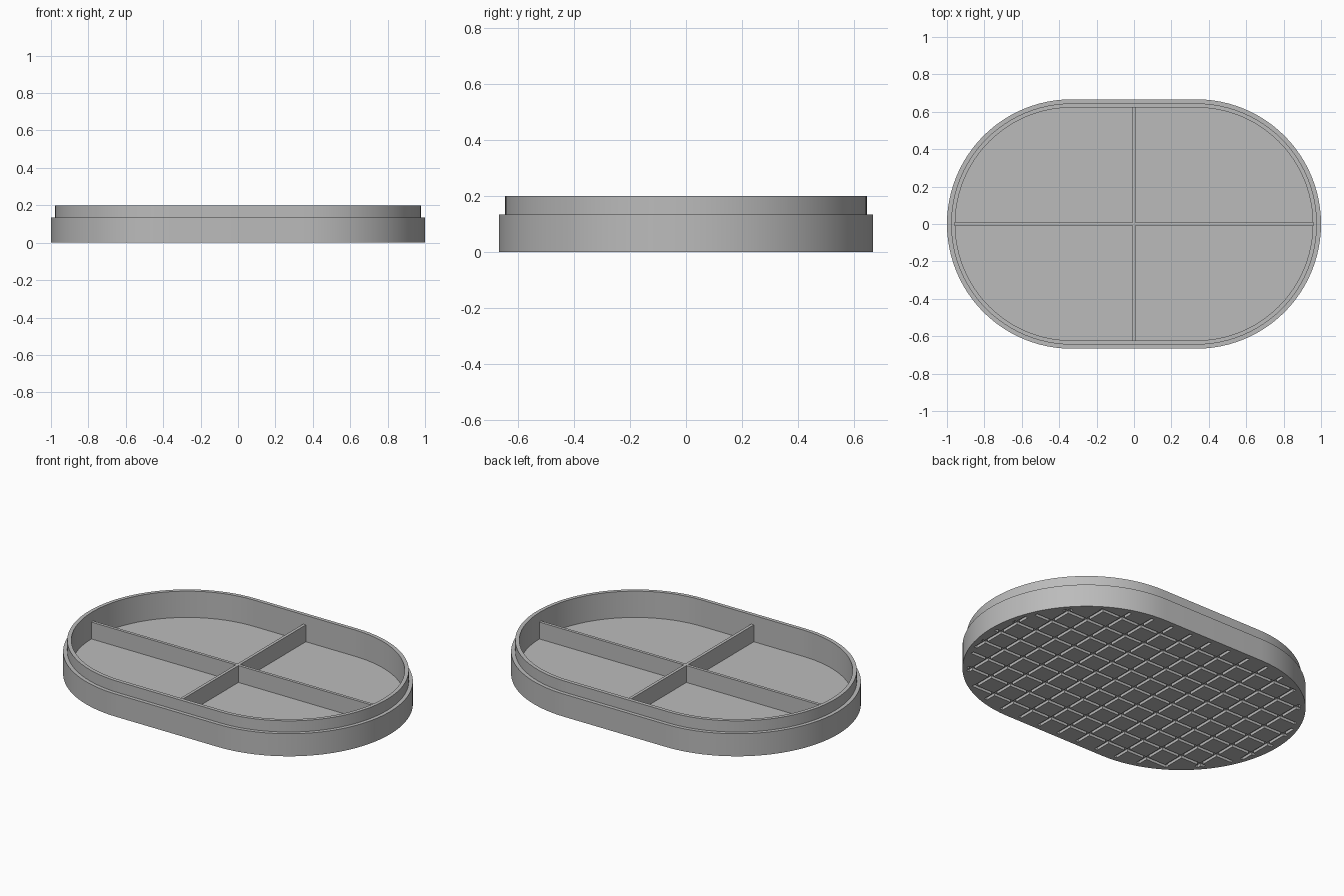
import bpy, bmesh, math

old = bpy.data.objects.get("Cube")
if old:
    bpy.data.objects.remove(old, do_unlink=True)

HALF, R = 1 / 3, 2 / 3          # straight half length and end radius
FLOOR, WALL, BAR = 0.044, 0.044, 0.0178

grey = bpy.data.materials.new("grey_plastic")
grey.use_nodes = True
grey.diffuse_color = (0.5, 0.5, 0.5, 1)
grey.node_tree.nodes["Principled BSDF"].inputs["Base Color"].default_value = (0.5, 0.5, 0.5, 1)


def add_object(name, bm):
    bmesh.ops.recalc_face_normals(bm, faces=bm.faces)
    mesh = bpy.data.meshes.new(name)
    bm.to_mesh(mesh)
    bm.free()
    mesh.materials.append(grey)
    obj = bpy.data.objects.new(name, mesh)
    bpy.context.collection.objects.link(obj)
    return obj


def add_box(bm, centre, size):
    verts = bmesh.ops.create_cube(bm, size=1)["verts"]
    bmesh.ops.scale(bm, vec=size, verts=verts)
    bmesh.ops.translate(bm, vec=centre, verts=verts)


def stadium(bm, inset, z, steps=48):
    ring = []
    for side in (1, -1):
        for i in range(steps + 1):
            a = -side * math.pi / 2 + side * math.pi * i / steps
            a = math.pi * i / steps - math.pi / 2
            ring.append(bm.verts.new((side * (HALF + (R - inset) * math.cos(a)),
                                      side * (R - inset) * math.sin(a), z)))
    return ring


def half_length(offset, inset, along_x):
    r = R - inset
    if along_x:
        return HALF + math.sqrt(max(r * r - offset * offset, 0))
    return math.sqrt(max(r * r - max(abs(offset) - HALF, 0) ** 2, 0))


# Tray: outer band, stepped rim, inner wall and floor
bm = bmesh.new()
profile = [(0, 0), (0, 0.134), (0.022, 0.134), (0.022, 0.2), (WALL, 0.2), (WALL, FLOOR)]
rings = [stadium(bm, inset, z) for inset, z in profile]
for low, high in zip(rings, rings[1:]):
    for i in range(len(low)):
        j = (i + 1) % len(low)
        bm.faces.new((low[i], low[j], high[j], high[i]))
bm.faces.new(rings[0])
bm.faces.new(rings[-1])
tray = add_object("tray", bm)

# Grid of grooves under the base
STEP, GROOVE, DEPTH, MARGIN = 2 / 15, 0.02, 0.016, 0.03
bm = bmesh.new()
for i in range(-7, 8):
    d = i * STEP
    if abs(d) < HALF + R - MARGIN:
        add_box(bm, (d, 0, 0), (GROOVE, 2 * half_length(d, MARGIN, False), 2 * DEPTH))
    if abs(d) < R - MARGIN:
        add_box(bm, (0, d, 0), (2 * half_length(d, MARGIN, True), GROOVE, 2 * DEPTH))
cutter = add_object("groove_cutter", bm)
cutter.hide_render = True
cut = tray.modifiers.new("grooves", 'BOOLEAN')
cut.operation, cut.solver, cut.object = 'DIFFERENCE', 'EXACT', cutter
cut.use_self = True
bpy.context.view_layer.objects.active = tray
tray.select_set(True)
bpy.ops.object.modifier_apply(modifier=cut.name)
bpy.data.objects.remove(cutter, do_unlink=True)
bpy.ops.object.shade_smooth_by_angle(angle=math.radians(30))

# Crossed dividers, lower than the rim
top = 0.144
height = top - FLOOR + 0.004
for name, size in (("long_divider", (2 * (1 - WALL) + 0.01, BAR, height)),
                   ("cross_divider", (BAR, 2 * (R - WALL) + 0.01, height))):
    bm = bmesh.new()
    add_box(bm, (0, 0, top - height / 2), size)
    add_object(name, bm)
